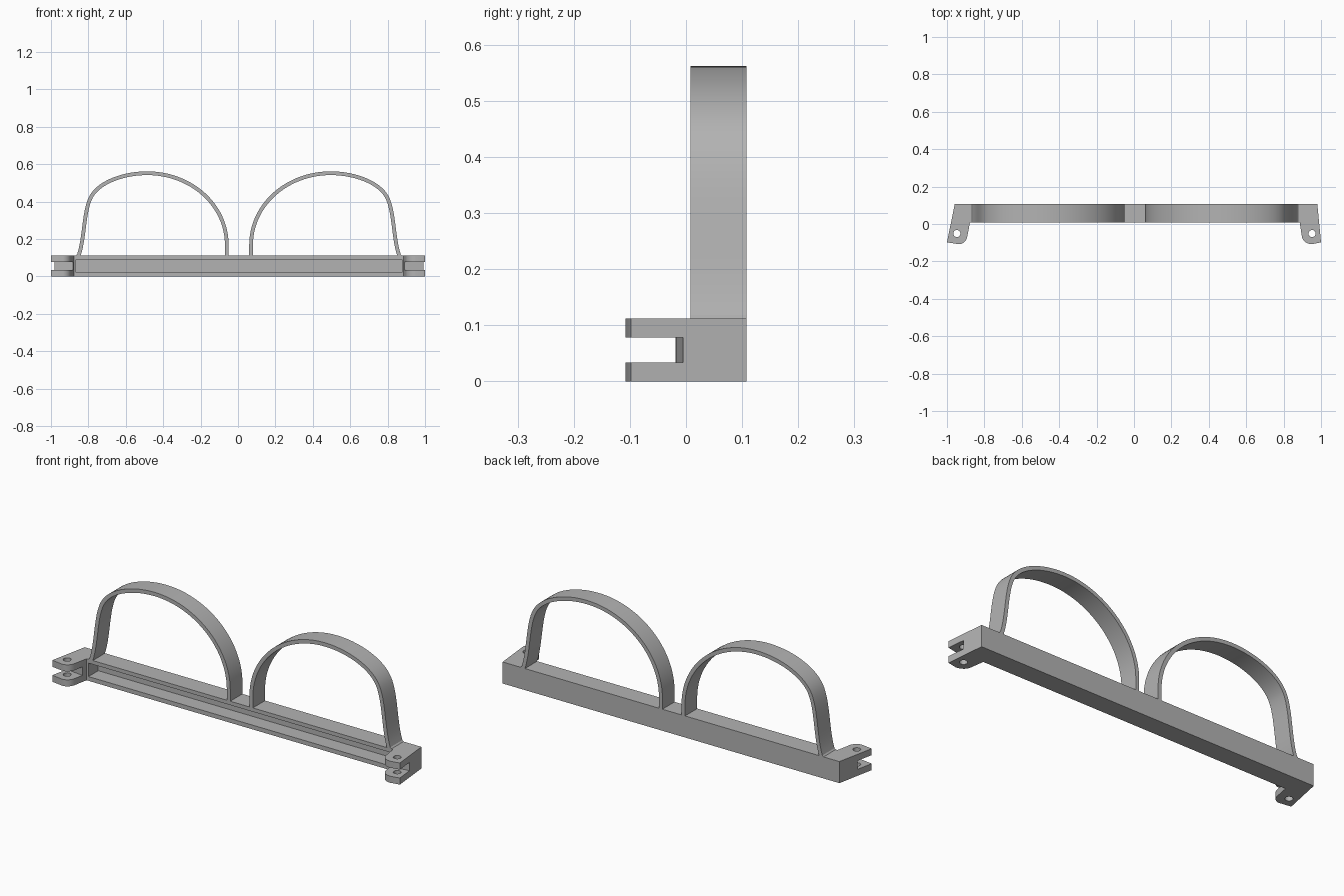
import bpy, bmesh, math
from mathutils import Vector
from mathutils.geometry import interpolate_bezier

cube = bpy.data.objects.get("Cube")
if cube:
    bpy.data.objects.remove(cube, do_unlink=True)

HEIGHT, FRONT, BACK = 0.112, 0.008, 0.108
AXIS_X = 0.005        # mirror line between the two hoops
WALL = 0.02           # hoop thickness

grey = bpy.data.materials.new("grey plastic")
grey.use_nodes = True
colour = (0.45, 0.45, 0.45, 1)
grey.diffuse_color = colour
grey.node_tree.nodes["Principled BSDF"].inputs["Base Color"].default_value = colour


def prism(name, outline, offset):
    """Extrude a closed 3D outline along the offset."""
    bm = bmesh.new()
    face = bm.faces.new([bm.verts.new(p) for p in outline])
    top = bmesh.ops.extrude_face_region(bm, geom=[face])["geom"]
    moved = [g for g in top if isinstance(g, bmesh.types.BMVert)]
    bmesh.ops.translate(bm, verts=moved, vec=offset)
    bmesh.ops.recalc_face_normals(bm, faces=bm.faces)
    mesh = bpy.data.meshes.new(name)
    bm.to_mesh(mesh)
    bm.free()
    mesh.materials.append(grey)
    obj = bpy.data.objects.new(name, mesh)
    bpy.context.collection.objects.link(obj)
    return obj


def slab(name, outline, z0, z1):
    return prism(name, [(x, y, z0) for x, y in outline], (0, 0, z1 - z0))


def activate(obj):
    bpy.ops.object.select_all(action='DESELECT')
    obj.select_set(True)
    bpy.context.view_layer.objects.active = obj


def cut(target, cutter):
    cutter.hide_render = True
    mod = target.modifiers.new("cut", 'BOOLEAN')
    mod.operation, mod.solver, mod.object = 'DIFFERENCE', 'EXACT', cutter
    activate(target)
    bpy.ops.object.modifier_apply(modifier=mod.name)
    bpy.data.objects.remove(cutter, do_unlink=True)


def bezier(points, steps):
    a, h1, h2, b = [Vector((x, 0, z)) for x, z in points]
    return interpolate_bezier(a, h1, h2, b, steps)


def arm(side, corner, tip, toe, heel, root):
    """Outline of one hinge arm, from the back corner round to the bar front."""
    toe_v, heel_v = Vector((toe, -0.108, 0)), Vector((heel, -0.07, 0))
    knee = Vector((heel + side * 0.008, -0.106, 0))
    rounded = interpolate_bezier(toe_v, toe_v.lerp(knee, 0.6), heel_v.lerp(knee, 0.6), heel_v, 8)
    return [(corner, BACK), (tip, -0.098)] + [(p.x, p.y) for p in rounded] + [(root, FRONT)]


# Bar and both hinge arms share one footprint
left_arm = arm(1, 0.98, 1.0, 0.95, 0.898, 0.886)
right_arm = arm(-1, -0.958, -1.0, -0.935, -0.892, -0.877)
bar = slab("bar_with_hinge_arms", left_arm + right_arm[::-1], 0, HEIGHT)

# Long channel open at the front
channel = [(-0.866, -0.03), (0.877, -0.03), (0.877, 0.088), (-0.866, 0.088)]
cut(bar, slab("channel_cutter", channel, 0.022, 0.092))

# Fork slots and pin holes in the arms
for side, hole_x in ((1, 0.952), (-1, -0.947)):
    slot = [(side * 0.85, -0.2), (side * 1.1, -0.2), (side * 1.1, 0.009), (side * 0.85, -0.023)]
    cut(bar, slab("slot_cutter", slot, 0.034, 0.078))
    ring = [(hole_x + 0.019 * math.cos(i * math.tau / 24),
             -0.051 + 0.019 * math.sin(i * math.tau / 24)) for i in range(24)]
    cut(bar, slab("pin_hole_cutter", ring, -0.1, 0.3))

# Hoop path: straight leg and quarter ellipse inside, softer shoulder outside
path = [Vector((0.06, 0, 0.1))]
for i in range(25):
    t = i / 24 * math.pi / 2
    path.append(Vector((0.495 - 0.435 * math.cos(t), 0, 0.17 + 0.392 * math.sin(t))))
path += bezier([(0.495, 0.562), (0.62, 0.562), (0.745, 0.517), (0.795, 0.445)], 18)[1:]
path += bezier([(0.795, 0.445), (0.85, 0.37), (0.835, 0.2), (0.877, 0.1)], 18)[1:]

inner = []
for i, p in enumerate(path):
    d = (path[min(i + 1, len(path) - 1)] - path[max(i - 1, 0)]).normalized()
    inner.append(p + Vector((d.z, 0, -d.x)) * WALL)

for name, side in (("left_hoop", 1), ("right_hoop", -1)):
    outline = [(AXIS_X + side * (p.x - AXIS_X), FRONT, max(p.z, HEIGHT))
               for p in path + inner[::-1]]
    hoop = prism(name, outline, (0, BACK - FRONT, 0))
    activate(hoop)
    bpy.ops.object.shade_smooth_by_angle(angle=math.radians(30))

activate(bar)
bpy.ops.object.shade_smooth_by_angle(angle=math.radians(30))
